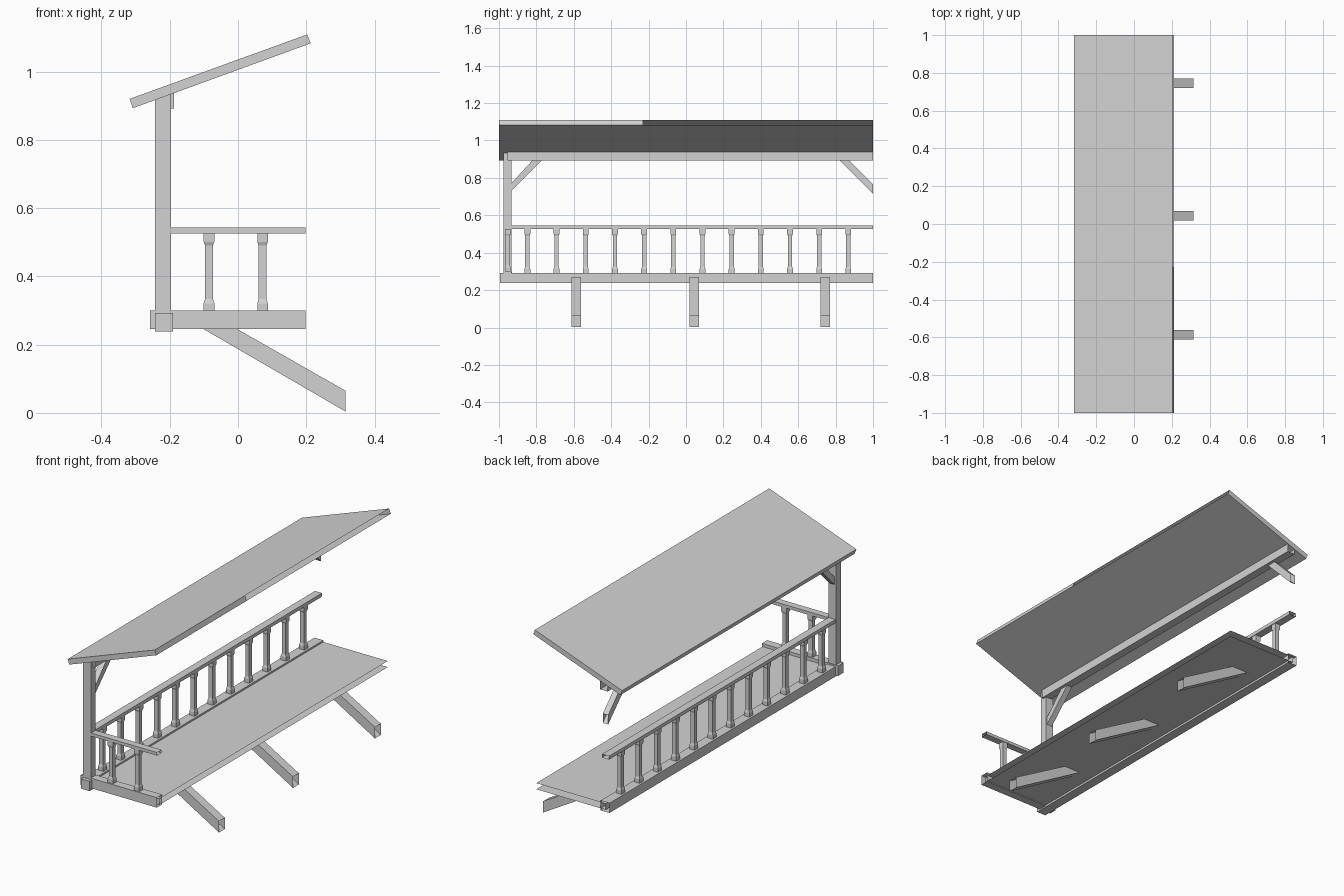
import bpy
import bmesh
from mathutils import Vector

cube = bpy.data.objects.get("Cube")
if cube:
    bpy.data.objects.remove(cube, do_unlink=True)

GREY = (0.65, 0.65, 0.65, 1.0)
grey = bpy.data.materials.new("plain_grey")
grey.use_nodes = True
grey.diffuse_color = GREY
for node in grey.node_tree.nodes:
    if node.type == 'BSDF_PRINCIPLED':
        node.inputs["Base Color"].default_value = GREY


def place(name, mesh, location=(0, 0, 0)):
    obj = bpy.data.objects.new(name, mesh)
    obj.location = location
    bpy.context.collection.objects.link(obj)
    return obj


def finish(name, bm, open_faces=()):
    """Point normals outward, then drop the faces that stay open."""
    bmesh.ops.recalc_face_normals(bm, faces=bm.faces[:])
    bmesh.ops.delete(bm, geom=list(open_faces), context='FACES')
    mesh = bpy.data.meshes.new(name)
    bm.to_mesh(mesh)
    bm.free()
    mesh.materials.append(grey)
    return mesh


def prism(name, profile, axis, start, end, open_sides=(), open_start=False, open_end=False):
    """Extrude a profile along x (profile is y, z) or y (profile is x, z)."""
    bm = bmesh.new()

    def point(p, t):
        return Vector((t, p[0], p[1])) if axis == 'x' else Vector((p[0], t, p[1]))

    a = [bm.verts.new(point(p, start)) for p in profile]
    b = [bm.verts.new(point(p, end)) for p in profile]
    n = len(profile)
    sides = [bm.faces.new((a[i], a[(i + 1) % n], b[(i + 1) % n], b[i])) for i in range(n)]
    cap_a, cap_b = bm.faces.new(a), bm.faces.new(b)
    drop = [sides[i] for i in open_sides]
    drop += [cap_a] * open_start + [cap_b] * open_end
    return place(name, finish(name, bm, drop))


def rect(u0, u1, z0, z1):
    return [(u0, z0), (u1, z0), (u1, z1), (u0, z1)]


def baluster_mesh(height):
    """Square spindle with wider blocks at foot and head."""
    bm = bmesh.new()
    rings = [(0, .0155), (.022, .0155), (.034, .0115),
             (height - .036, .0115), (height - .026, .0155), (height, .0155)]
    loops = [[bm.verts.new((sx * r, sy * r, z))
              for sx, sy in ((-1, -1), (1, -1), (1, 1), (-1, 1))] for z, r in rings]
    for low, high in zip(loops, loops[1:]):
        for i in range(4):
            j = (i + 1) % 4
            bm.faces.new((low[i], low[j], high[j], high[i]))
    bm.faces.new(loops[0])
    bm.faces.new(loops[-1])
    return finish("baluster", bm)


# Sloping roof slab; part of its high edge is open
slab = [(-.308, .893), (.213, 1.083), (.203, 1.109), (-.318, .92)]
prism("roof_front", slab, 'y', -1, -.23, open_end=True)
prism("roof_rear", slab, 'y', -.23, 1, open_sides=[1], open_start=True)

# Floor slab and the beams around it
prism("floor", rect(-.22, .195, .25, .283), 'y', -.95, 1, open_sides=[1], open_end=True)
prism("long_floor_beam", rect(-.243, -.19, .239, .292), 'y', -.995, 1, open_end=True)
prism("cross_floor_beam", rect(-.975, -.93, .246, .30), 'x', -.258, .198, open_end=True)

# Post and top beam
prism("post", [(-.243, .25), (-.197, .25), (-.197, .935), (-.243, .918)], 'y', -.975, -.933)
prism("top_beam", [(-.232, .892), (-.187, .892), (-.187, .938), (-.232, .922)],
      'y', -.955, 1, open_end=True)

# Diagonal braces under the top beam
prism("front_brace", [(-.935, .73), (-.77, .895), (-.82, .895), (-.935, .77)],
      'x', -.235, -.203)
prism("rear_brace", [(1, .715), (1, .765), (.872, .895), (.82, .895)],
      'x', -.235, -.203, open_sides=[0])

# Handrails
prism("long_handrail", rect(-.24, -.198, .526, .545), 'y', -.94, 1, open_end=True)
prism("cross_handrail", rect(-.973, -.935, .526, .543), 'x', -.2, .198, open_end=True)

# Balusters
long_mesh = baluster_mesh(.236)
for i in range(12):
    place(f"long_baluster_{i + 1}", long_mesh, (-.217, -.848 + .156 * i, .291))
cross_mesh = baluster_mesh(.228)
for i, x in enumerate((-.085, .072)):
    place(f"cross_baluster_{i + 1}", cross_mesh, (x, -.953, .299))

# Slanted struts under the floor, open at the outer end
strut = [(-.143, .27), (-.1, .245), (.315, .004), (.315, .065), (-.045, .27)]
for i, y in enumerate((-.587, .044, .744)):
    prism(f"floor_strut_{i + 1}", strut, 'y', y - .025, y + .025, open_sides=[2])
